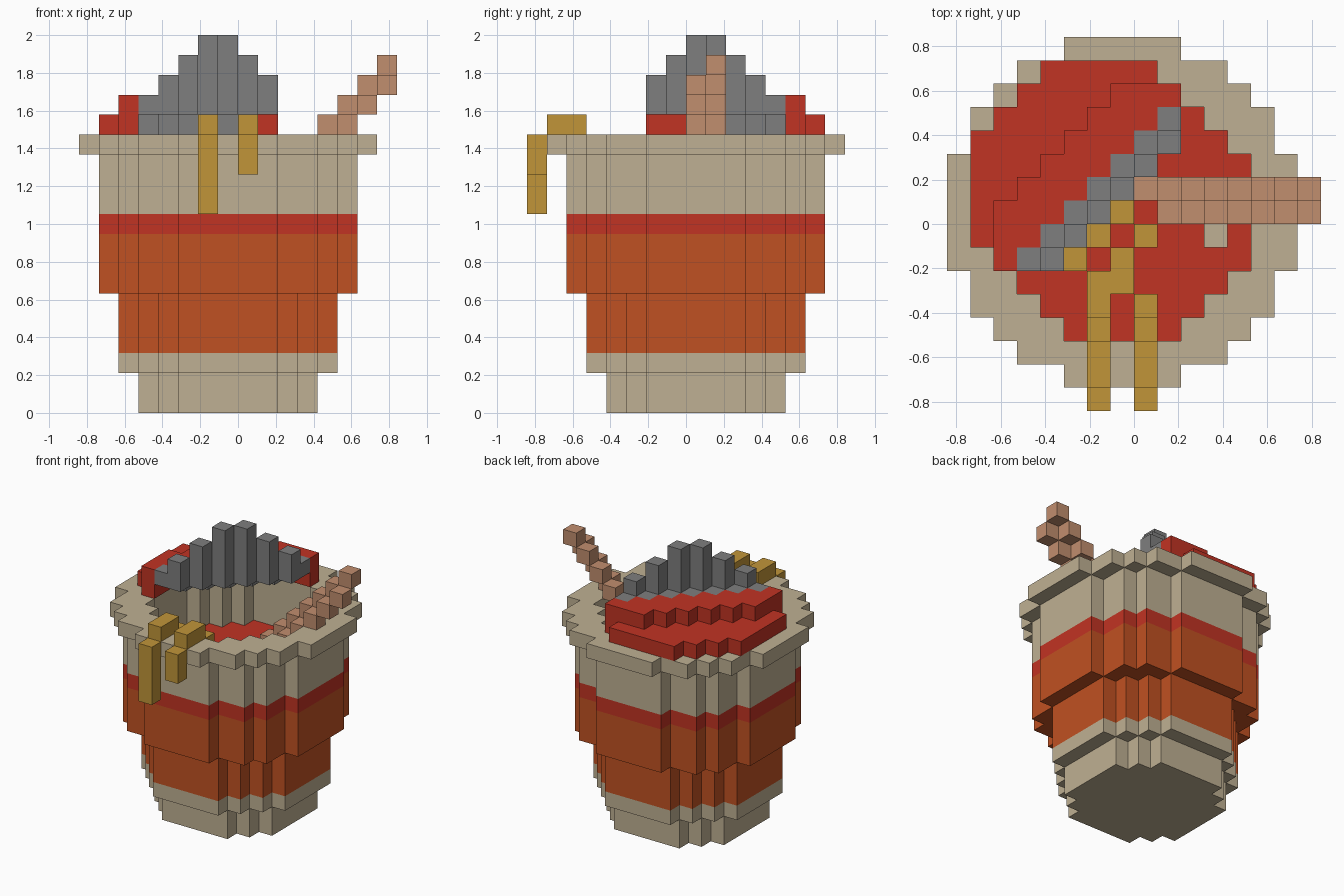
import bpy, bmesh

V = 2 / 19  # size of one block

cube = bpy.data.objects.get("Cube")
if cube:
    bpy.data.objects.remove(cube, do_unlink=True)


def material(name, rgb):
    """Flat material from 0-255 sRGB, stored as linear values."""
    lin = [((c / 255 + 0.055) / 1.055) ** 2.4 for c in rgb] + [1.0]
    m = bpy.data.materials.new(name)
    m.use_nodes = True
    m.diffuse_color = lin
    bsdf = next(n for n in m.node_tree.nodes if n.type == 'BSDF_PRINCIPLED')
    bsdf.inputs["Base Color"].default_value = lin
    bsdf.inputs["Roughness"].default_value = 0.9
    return m


BEIGE = material("beige", (191, 176, 147))
ORANGE = material("orange", (192, 81, 34))
RED = material("red", (193, 51, 35))
GREY = material("grey", (126, 126, 126))
GOLD = material("gold", (193, 149, 57))
TAN = material("tan", (193, 142, 110))


def blocks(name, cells, mat, merge=False):
    """Mesh of the exposed faces of a set of (i, j, k) blocks."""
    cells = set(cells)
    bm = bmesh.new()
    verts = {}

    def vert(p):
        if p not in verts:
            verts[p] = bm.verts.new(((p[0] - 8) * V, (p[1] - 8) * V, p[2] * V))
        return verts[p]

    for cell in sorted(cells):
        for a in range(3):
            u, v = (a + 1) % 3, (a + 2) % 3
            for s in (0, 1):
                near = list(cell)
                near[a] += 2 * s - 1
                if tuple(near) in cells:
                    continue
                quad = []
                for du, dv in ((0, 0), (1, 0), (1, 1), (0, 1)):
                    p = list(cell)
                    p[a] += s
                    p[u] += du
                    p[v] += dv
                    quad.append(vert(tuple(p)))
                bm.faces.new(quad if s else quad[::-1])
    if merge:  # join coplanar faces into large flat ones
        bmesh.ops.dissolve_limit(bm, angle_limit=0.01, verts=bm.verts[:],
                                 edges=bm.edges[:])
    mesh = bpy.data.meshes.new(name)
    bm.to_mesh(mesh)
    bm.free()
    mesh.materials.append(mat)
    obj = bpy.data.objects.new(name, mesh)
    bpy.context.scene.collection.objects.link(obj)
    return obj


def disc(size, k0, k1, hole=0):
    """Round slab of blocks, size blocks wide, on layers k0 to k1 - 1."""
    return {(7 + x, 8 + y, k) for x in range(-7, 8) for y in range(-7, 8)
            for k in range(k0, k1)
            if (hole / 2) ** 2 < x * x + y * y + (0 if hole else 0.01) <= (size / 2) ** 2}


# Bowl, from foot to rim
blocks("bowl_foot", disc(9, 0, 2) | disc(11, 2, 3), BEIGE, True)
blocks("bowl_band", disc(11, 3, 6) | disc(13, 6, 9), ORANGE, True)
blocks("soup", disc(13, 9, 10), RED, True)
blocks("bowl_wall", disc(13, 10, 13, 11), BEIGE, True)
blocks("bowl_rim", disc(15, 13, 14, 11), BEIGE, True)

# Tilted slices on the rim, laid out along a diagonal:
# column c and row r count from the left front end, d = c - r is the depth
red, grey = set(), set()
for c in range(-2, 7):
    for r in range(0, 9):
        d, i, j = c - r, c + 3, r + 6
        if d == -2 and 0 <= c and r <= 6:
            grey.add((i, j, 14))
        elif -7 <= d <= -3 or (-2 <= d <= -1 and (c == -1 or r == 7)):
            red.add((i, j, 14))
        if -3 <= d <= -1 and c >= -1 and r <= 7:
            red.add((i, j, 15))
        if d == 0 and r <= 6:
            grey.add((i, j, 15))
for r, top in enumerate((17, 18, 19, 19, 18, 17)):
    grey |= {(r + 4, r + 6, k) for k in range(15, top)}
blocks("red_slice", red, RED)
blocks("grey_slice", grey, GREY)

# Stick: two rows of blocks climbing out of the soup
blocks("stick", {(i, 9, i + 2) for i in range(8, 16)}
       | {(i, 8, i + 1) for i in range(9, 16)}, TAN)

# Noodles draped over the front rim, with loose ends on the soup
for side, i, low in (("right", 6, 10), ("left", 8, 12)):
    strand = {(i, 0, k) for k in range(low, 14)}
    strand |= {(i, 1, 14), (i, 2, 14)}
    strand |= {(i, 3, k) for k in range(10, 14)}
    strand.add((i, 4, 10))
    blocks("noodle_" + side, strand, GOLD)
blocks("noodle_ends", {(6, 5, 10), (7, 5, 10), (7, 6, 10), (5, 6, 10),
                       (6, 7, 10), (7, 8, 10), (8, 7, 10)}, GOLD)

# Pale fleck floating on the soup, a thin plate
fleck = blocks("soup_fleck", {(11, 7, 10)}, BEIGE)
for v in fleck.data.vertices:
    if v.co.z > 10.5 * V:
        v.co.z = 10 * V + 0.008
